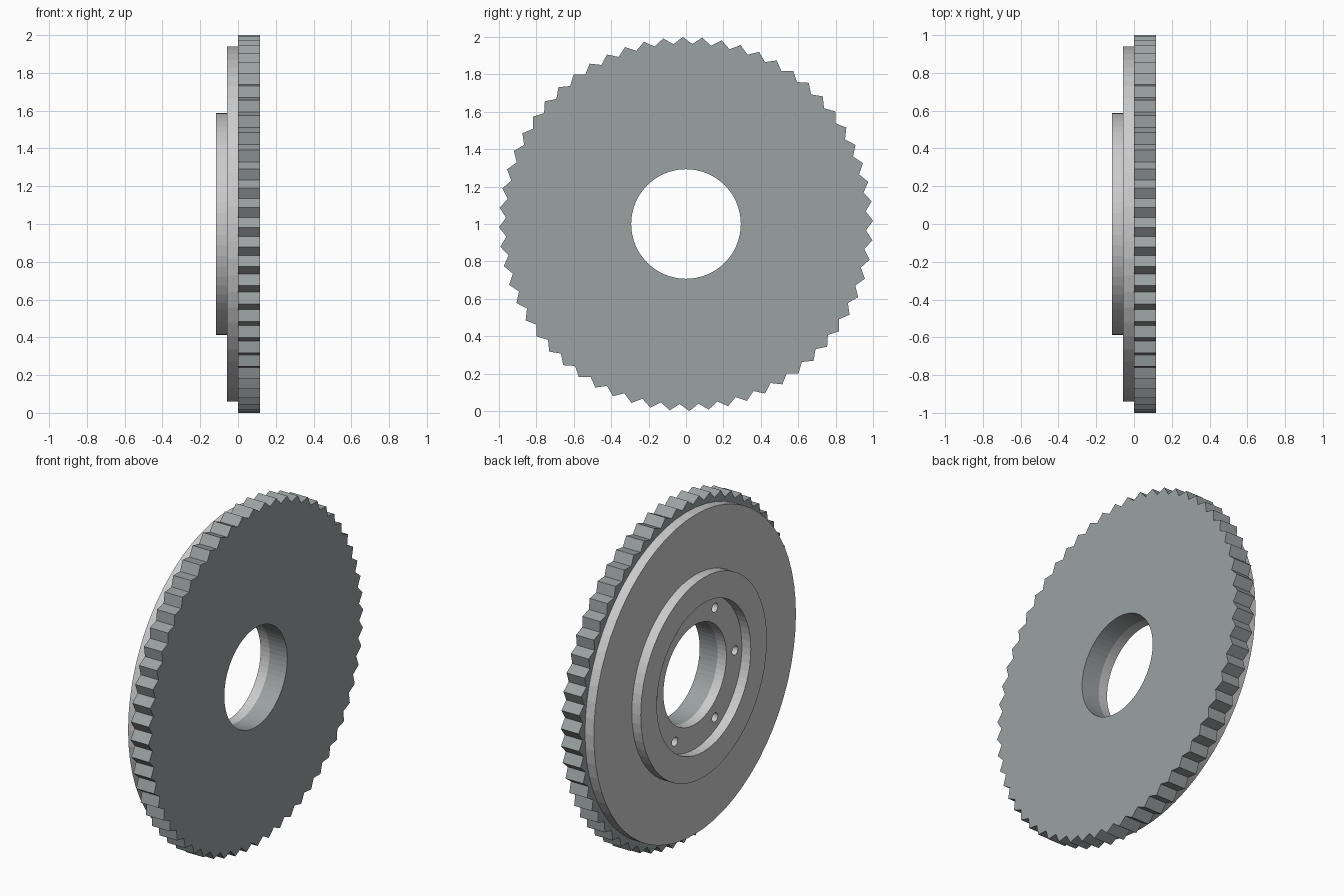
import bpy, bmesh
from math import cos, sin, radians, pi

if "Cube" in bpy.data.objects:
    bpy.data.objects.remove(bpy.data.objects["Cube"])

BORE = 0.293


def material(name, rgb):
    m = bpy.data.materials.new(name)
    m.diffuse_color = (*rgb, 1)
    m.use_nodes = True
    m.node_tree.nodes["Principled BSDF"].inputs["Base Color"].default_value = m.diffuse_color
    return m


def circle(r, n=64, cy=0.0, cz=0.0):
    return [(cy + r * cos(2 * pi * i / n), cz + r * sin(2 * pi * i / n)) for i in range(n)]


def plate(name, loops, x0, x1, mat):
    """Extrude a flat outline with holes from x0 to x1 around the x axis at z = 1."""
    curve = bpy.data.curves.new(name + "_profile", 'CURVE')
    curve.dimensions = '2D'
    curve.fill_mode = 'BOTH'
    curve.extrude = (x1 - x0) / 2
    for pts in loops:
        s = curve.splines.new('POLY')
        s.points.add(len(pts) - 1)
        for p, (y, z) in zip(s.points, pts):
            p.co = (y, z, 0, 1)
        s.use_cyclic_u = True
        s.use_smooth = False
    tmp = bpy.data.objects.new(name + "_tmp", curve)
    bpy.context.collection.objects.link(tmp)
    dg = bpy.context.evaluated_depsgraph_get()
    mesh = bpy.data.meshes.new_from_object(tmp.evaluated_get(dg))
    bpy.data.objects.remove(tmp)
    bpy.data.curves.remove(curve)

    # weld caps to walls and keep every face flat
    bm = bmesh.new()
    bm.from_mesh(mesh)
    bmesh.ops.remove_doubles(bm, verts=bm.verts, dist=1e-5)
    bmesh.ops.recalc_face_normals(bm, faces=bm.faces)
    for f in bm.faces:
        f.smooth = False
        f.material_index = 0
    bm.to_mesh(mesh)
    bm.free()
    mesh.name = name
    mesh.materials.clear()
    mesh.materials.append(mat)
    ob = bpy.data.objects.new(name, mesh)
    ob.rotation_euler = (pi / 2, 0, pi / 2)
    ob.location = ((x0 + x1) / 2, 0, 1)
    bpy.context.collection.objects.link(ob)
    return ob


dark_steel = material("dark_steel", (0.33, 0.36, 0.36))
steel = material("steel", (0.52, 0.54, 0.53))

# Toothed wheel: 60 pointed teeth
teeth = []
for i in range(120):
    a = radians(1 + 3 * i)
    r = 1.0 if i % 2 == 0 else 0.963
    teeth.append((r * cos(a), r * sin(a)))
plate("toothed_wheel", [teeth, circle(BORE)], 0, 0.116, dark_steel)

# Flange disc with six bolt holes, closed off by the wheel behind it
holes = [circle(0.027, 16, 0.373 * cos(k * pi / 3), 0.373 * sin(k * pi / 3)) for k in range(6)]
plate("flange", [circle(0.94), circle(BORE)] + holes, -0.058, 0, steel)

# Raised hub ring around the bolt circle
plate("hub_ring", [circle(0.587), circle(0.437)], -0.116, -0.058, steel)
